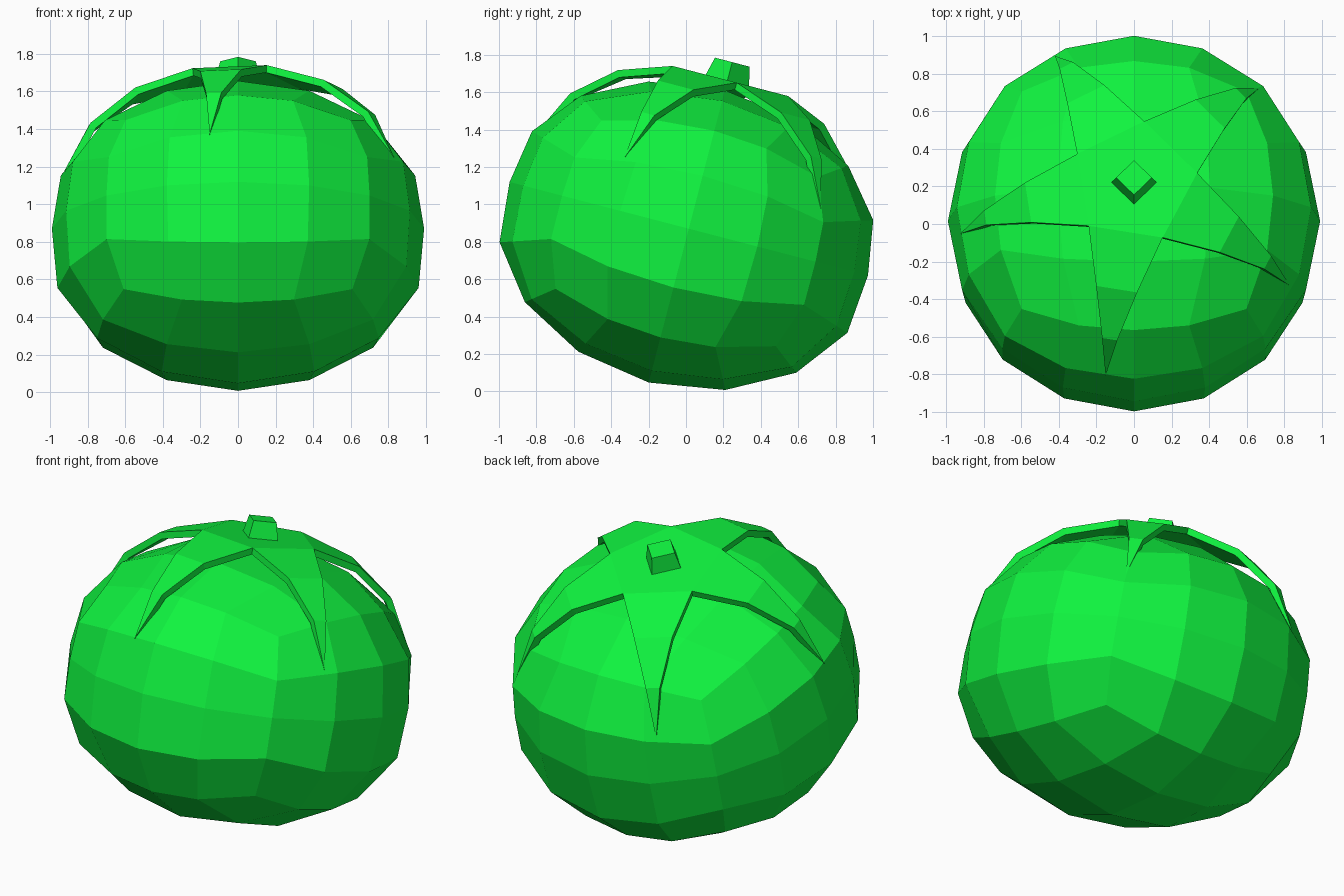
import bpy, bmesh, math
from mathutils import Vector

if "Cube" in bpy.data.objects:
    bpy.data.objects.remove(bpy.data.objects["Cube"])

green = bpy.data.materials.new("green")
green.diffuse_color = (0.005, 0.9, 0.05, 1)
green.use_nodes = True
green.node_tree.nodes["Principled BSDF"].inputs["Base Color"].default_value = green.diffuse_color


def finish(bm, name):
    """Turn a bmesh into a flat-shaded object with the common backward tilt."""
    mesh = bpy.data.meshes.new(name)
    bmesh.ops.recalc_face_normals(bm, faces=bm.faces)
    bm.to_mesh(mesh)
    bm.free()
    obj = bpy.data.objects.new(name, mesh)
    bpy.context.collection.objects.link(obj)
    obj.location = (0, 0.015, 0.87)
    obj.rotation_euler.x = math.radians(-14.6)
    mesh.materials.append(green)
    return obj


# Fruit body: quad sphere, squashed, with slightly full shoulders
bm = bmesh.new()
bmesh.ops.create_cube(bm, size=2)
bmesh.ops.subdivide_edges(bm, edges=bm.edges[:], cuts=3, use_grid_fill=True)
for v in bm.verts:
    p = Vector([math.tan(c * math.pi / 4) for c in v.co]).normalized()
    s = abs(p.z)
    if p.z < 0:
        bulge, height = 1 + 0.1 * s * (1.7 - s), 0.85
    else:
        bulge, height = 1 + 0.08 * s, 0.765
    v.co = (p.x * 0.99 * bulge, p.y * 0.99 * bulge, p.z * height)
finish(bm, "fruit_body")

# Calyx: five-pointed leaf star draped over the top
bm = bmesh.new()
START, STEP = math.radians(-99.3), math.radians(72)
INNER = 0.34


def star_point(angle, along, side, z):
    c, s = math.cos(angle), math.sin(angle)
    return bm.verts.new((c * along - s * side, s * along + c * side, z))


notches = [star_point(START + (i + 0.5) * STEP, INNER, 0, 0.82) for i in range(5)]
bm.faces.new(notches)
base, half, tip = INNER * math.cos(STEP / 2), INNER * math.sin(STEP / 2), 0.935
for i in range(5):
    a = START + i * STEP
    right, left = notches[i - 1], notches[i]
    for along, z in ((0.57, 0.725), (0.80, 0.54)):
        w = half * (tip - along) / (tip - base)
        r2, l2 = star_point(a, along, -w, z), star_point(a, along, w, z)
        bm.faces.new((right, r2, l2, left))
        right, left = r2, l2
    bm.faces.new((right, star_point(a, tip, 0, 0.28), left))
if sum(f.normal.z for f in bm.faces) < 0:
    bmesh.ops.reverse_faces(bm, faces=bm.faces)
calyx = finish(bm, "calyx")
thick = calyx.modifiers.new("thickness", "SOLIDIFY")
thick.thickness = 0.04
thick.offset = -1

# Stem: short four-sided stub
bm = bmesh.new()
rings = []
for r, z in ((0.125, 0.80), (0.095, 0.92)):
    rings.append([bm.verts.new((r * math.cos(k * math.pi / 2), r * math.sin(k * math.pi / 2), z))
                  for k in range(4)])
for k in range(4):
    n = (k + 1) % 4
    bm.faces.new((rings[0][k], rings[0][n], rings[1][n], rings[1][k]))
bm.faces.new(rings[1])
bm.faces.new(rings[0][::-1])
finish(bm, "stem")
